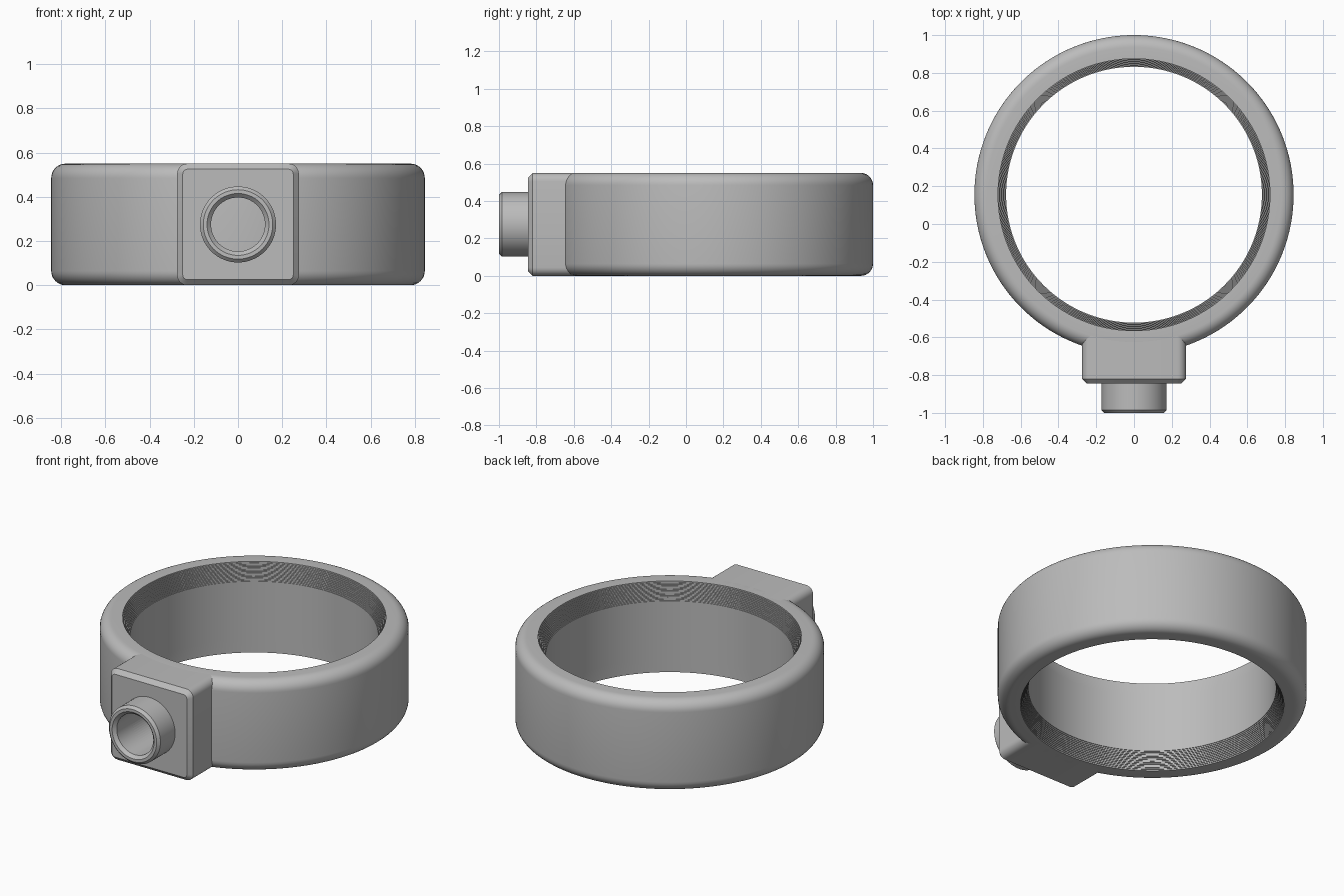
import bpy, bmesh, math
from mathutils import Matrix, Vector

cube = bpy.data.objects.get("Cube")
if cube:
    bpy.data.objects.remove(cube, do_unlink=True)

grey = bpy.data.materials.new("plain grey")
grey.use_nodes = True
grey.diffuse_color = (0.5, 0.5, 0.5, 1)
grey.node_tree.nodes["Principled BSDF"].inputs["Base Color"].default_value = (0.5, 0.5, 0.5, 1)

HEIGHT = 0.55
MID = HEIGHT / 2
RING_Y = 0.155


def loft(name, loops, closed=False, capped=False):
    """Skin a list of equal-length point loops into one object."""
    bm = bmesh.new()
    rows = [[bm.verts.new(p) for p in loop] for loop in loops]
    n = len(rows[0])
    pairs = list(zip(rows, rows[1:]))
    if closed:
        pairs.append((rows[-1], rows[0]))
    for a, b in pairs:
        for i in range(n):
            j = (i + 1) % n
            bm.faces.new((a[i], a[j], b[j], b[i]))
    if capped:
        bm.faces.new(rows[0])
        bm.faces.new(rows[-1])
    bmesh.ops.recalc_face_normals(bm, faces=bm.faces)
    mesh = bpy.data.meshes.new(name)
    bm.to_mesh(mesh)
    bm.free()
    obj = bpy.data.objects.new(name, mesh)
    bpy.context.collection.objects.link(obj)
    mesh.materials.append(grey)
    return obj


def smooth(obj):
    bpy.ops.object.select_all(action="DESELECT")
    obj.select_set(True)
    bpy.context.view_layer.objects.active = obj
    bpy.ops.object.shade_smooth_by_angle(angle=math.radians(30))


def turned(profile, steps, place):
    """Circles of (radius, height) around an axis, moved by a matrix."""
    angles = [2 * math.pi * i / steps for i in range(steps)]
    return [[place @ Vector((r * math.cos(a), r * math.sin(a), h)) for a in angles]
            for r, h in profile]


# Ring: rounded outer edges, finely stepped flare inside both mouths
OUTER, INNER, MOUTH, ROUND = 0.845, 0.677, 0.72, 0.065
FLARE, STEPS = 0.10, 12
upper = []
for i in range(STEPS):
    h = MID - FLARE + FLARE * i / STEPS
    upper.append((INNER + (MOUTH - INNER) * i / STEPS, h))
    upper.append((INNER + (MOUTH - INNER) * (i + 1) / STEPS, h))
upper.append((MOUTH, MID))
for i in range(9):
    a = math.pi / 2 * (1 - i / 8)
    upper.append((OUTER - ROUND + ROUND * math.cos(a), MID - ROUND + ROUND * math.sin(a)))
profile = upper + [(r, -h) for r, h in reversed(upper)]
ring = loft("ring_band", turned(profile, 160, Matrix.Translation((0, RING_Y, MID))), closed=True)
smooth(ring)


# Mounting block: rounded rectangle with a chamfered front
def rounded_rect(half_x, half_z, radius, y, steps=6):
    points = []
    for k, (sx, sz) in enumerate(((1, 1), (-1, 1), (-1, -1), (1, -1))):
        for i in range(steps + 1):
            a = math.pi / 2 * (k + i / steps)
            points.append((sx * (half_x - radius) + radius * math.cos(a), y,
                           MID + sz * (half_z - radius) + radius * math.sin(a)))
    return points


block = loft("mounting_block", [
    rounded_rect(0.275, MID, 0.045, -0.57),
    rounded_rect(0.275, MID, 0.045, -0.82),
    rounded_rect(0.25, MID - 0.025, 0.022, -0.845)], capped=True)

# Blind bore through the block
forward = Matrix.Translation((0, 0, MID)) @ Matrix.Rotation(math.pi / 2, 4, "X")
bore = loft("bore_cutter", turned([(0.122, 0.66), (0.122, 0.95)], 64, forward), capped=True)
bore.hide_render = True
bore.hide_viewport = True
cut = block.modifiers.new("bore", "BOOLEAN")
cut.operation = "DIFFERENCE"
cut.solver = "EXACT"
cut.object = bore
smooth(block)

# Spout: short tube with chamfered lips
spout = loft("spout", turned([
    (0.172, 0.835), (0.172, 0.985), (0.157, 1.0),
    (0.14, 1.0), (0.122, 0.982), (0.122, 0.835)], 64, forward), closed=True)
smooth(spout)
